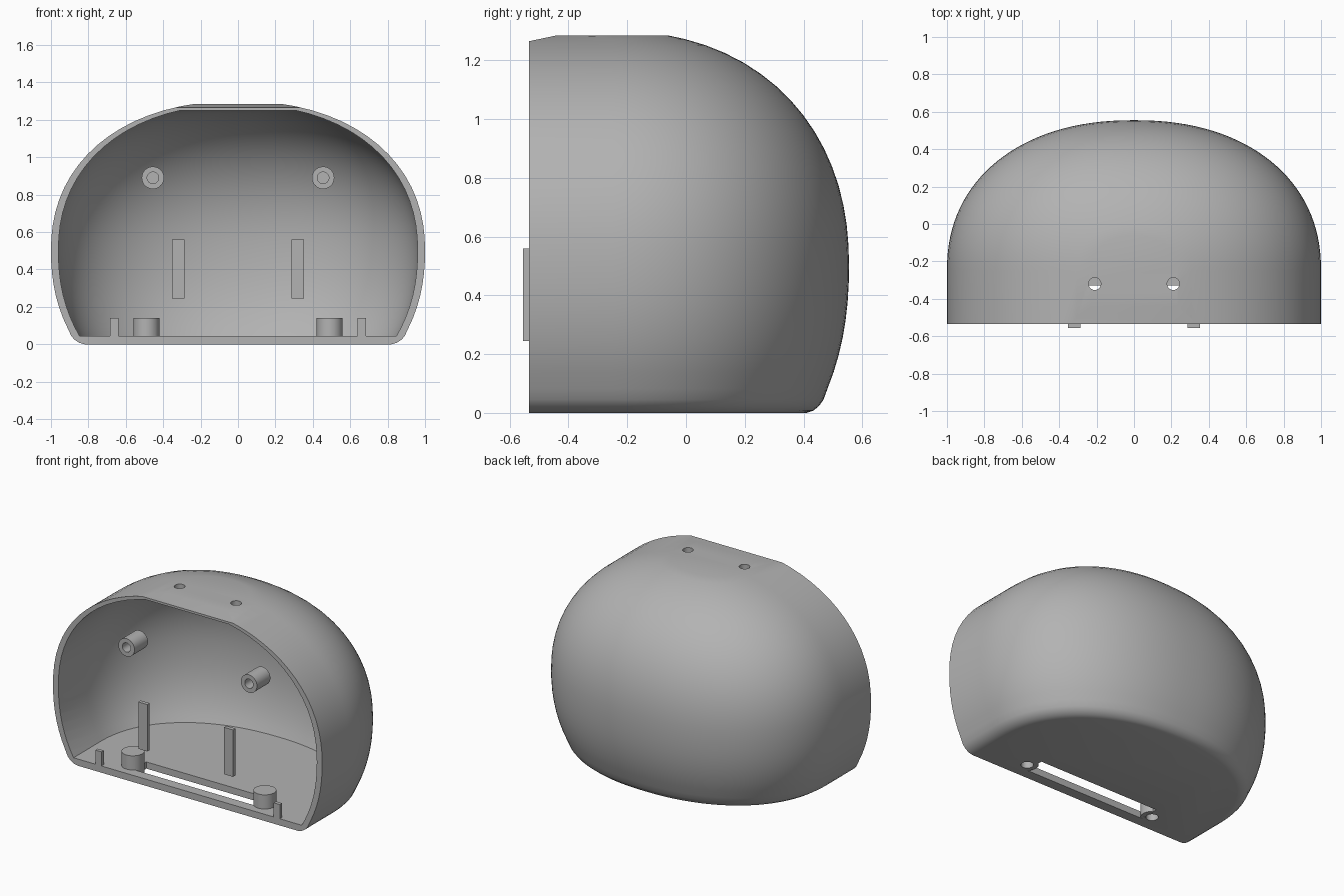
import bpy, bmesh
from math import sin, cos, pi, radians
from mathutils import Vector

if "Cube" in bpy.data.objects:
    bpy.data.objects.remove(bpy.data.objects["Cube"])

FRONT = -0.535
POWER = 2.2

grey = bpy.data.materials.new("plain grey")
grey.use_nodes = True
grey.diffuse_color = (0.45, 0.45, 0.45, 1)
grey.node_tree.nodes["Principled BSDF"].inputs["Base Color"].default_value = (0.45, 0.45, 0.45, 1)


def finish(name, bm):
    bmesh.ops.recalc_face_normals(bm, faces=bm.faces)
    mesh = bpy.data.meshes.new(name)
    bm.to_mesh(mesh)
    bm.free()
    mesh.materials.append(grey)
    obj = bpy.data.objects.new(name, mesh)
    bpy.context.collection.objects.link(obj)
    return obj


def box(name, lo, hi):
    bm = bmesh.new()
    bmesh.ops.create_cube(bm, size=1)
    lo, hi = Vector(lo), Vector(hi)
    for v in bm.verts:
        v.co = (lo + hi) / 2 + v.co * (hi - lo)
    return finish(name, bm)


def cylinder(name, centre, radius, depth, along_y=False):
    bpy.ops.mesh.primitive_cylinder_add(
        vertices=32, radius=radius, depth=depth, location=centre,
        rotation=(pi / 2 if along_y else 0, 0, 0))
    obj = bpy.context.object
    obj.name = name
    obj.data.materials.append(grey)
    return obj


def arc(t):
    """Other coordinate of a unit superellipse."""
    return max(0, 1 - abs(t) ** POWER) ** (1 / POWER)


def dome(name, rx, ry, up, down, bottom, top, fillet, front):
    """Stack of D-shaped outlines, each scaled to the side profile."""
    zs = [0.5 - down * sin(radians(a)) for a in range(28, 0, -4)]
    start = fillet[-1][1] if fillet else bottom
    zs = [z for z in zs if z > start + 0.02]
    zs += [0.5 + up * sin(radians(a)) for a in range(0, 90, 5)]
    zs = [z for z in zs if z < top - 0.004] + [top]
    if not fillet:
        zs.insert(0, bottom)
    layers = list(fillet) + [(arc((z - 0.5) / (up if z > 0.5 else down)), z) for z in zs]
    bm = bmesh.new()
    rows = []
    steps = 64
    for k, z in layers:
        pts = [(-rx * k, front)]
        for i in range(steps + 1):
            a = pi * i / steps
            c, s = cos(a), sin(a)
            e = 2 / POWER
            x = -rx * k * abs(c) ** e * (1 if c > 0 else -1)
            pts.append((x, -0.25 + ry * k * max(0, s) ** e))
        pts.append((rx * k, front))
        rows.append([bm.verts.new((x, y, z)) for x, y in pts])
    n = len(rows[0])
    for a, b in zip(rows, rows[1:]):
        for i in range(n):
            j = (i + 1) % n
            bm.faces.new((a[i], a[j], b[j], b[i]))
    bm.faces.new(rows[0])
    bm.faces.new(rows[-1])
    return finish(name, bm)


def boolean(obj, other, kind):
    mod = obj.modifiers.new("cut", "BOOLEAN")
    mod.operation = kind
    mod.solver = "EXACT"
    mod.object = other
    bpy.context.view_layer.objects.active = obj
    bpy.ops.object.modifier_apply(modifier=mod.name)
    bpy.data.objects.remove(other)


def smooth(obj):
    bpy.ops.object.select_all(action="DESELECT")
    obj.select_set(True)
    bpy.context.view_layer.objects.active = obj
    bpy.ops.object.shade_smooth_by_angle(angle=radians(25))


# Outer shell with a rounded lower edge and a sloped lip at the top front
shell = dome("shell", 1, 0.805, 0.8, 0.89, 0, 1.285,
             [(0.82, 0), (0.85, 0.008), (0.875, 0.025), (0.892, 0.045)], FRONT)
bm = bmesh.new()
bm.from_mesh(shell.data)
cut = bmesh.ops.bisect_plane(bm, geom=bm.verts[:] + bm.edges[:] + bm.faces[:],
                             plane_co=(0, -0.44, 1.285), plane_no=(0, -0.02, 0.095),
                             clear_outer=True)
edges = [g for g in cut["geom_cut"] if isinstance(g, bmesh.types.BMEdge)]
bmesh.ops.holes_fill(bm, edges=[e for e in edges if e.is_boundary], sides=0)
bmesh.ops.recalc_face_normals(bm, faces=bm.faces)
bm.to_mesh(shell.data)
bm.free()

# Hollow interior and the slot in the floor
boolean(shell, dome("cavity", 0.96, 0.765, 0.78, 0.87, 0.045, 1.25, [], -0.7), "DIFFERENCE")
boolean(shell, box("slot_cutter", (-0.45, -0.465, -0.1), (0.45, -0.33, 0.1)), "DIFFERENCE")

for side in (-1, 1):
    # Floor bosses with blind screw holes from below
    boolean(shell, cylinder("floor_boss", (side * 0.49, -0.415, 0.0705), 0.07, 0.139), "UNION")
    boolean(shell, cylinder("screw_hole", (side * 0.49, -0.415, 0), 0.038, 0.2), "DIFFERENCE")
    # Holes in the roof
    boolean(shell, cylinder("roof_hole", (side * 0.21, -0.32, 1.27), 0.033, 0.3), "DIFFERENCE")
smooth(shell)

for side, word in ((-1, "right"), (1, "left")):
    # Small upright tabs on the floor
    x = sorted((side * 0.64, side * 0.685))
    box(word + "_floor_tab", (x[0], FRONT, 0.03), (x[1], -0.51, 0.14))
    # Thin upright strips at the opening
    x = sorted((side * 0.285, side * 0.352))
    box(word + "_front_strip", (x[0], -0.555, 0.245), (x[1], -0.53, 0.56))
    # Hollow screw posts
    post = cylinder(word + "_screw_post", (side * 0.455, -0.463, 0.89), 0.06, 0.142, True)
    boolean(post, cylinder("post_hole", (side * 0.455, -0.5, 0.89), 0.031, 0.16, True), "DIFFERENCE")
    smooth(post)
